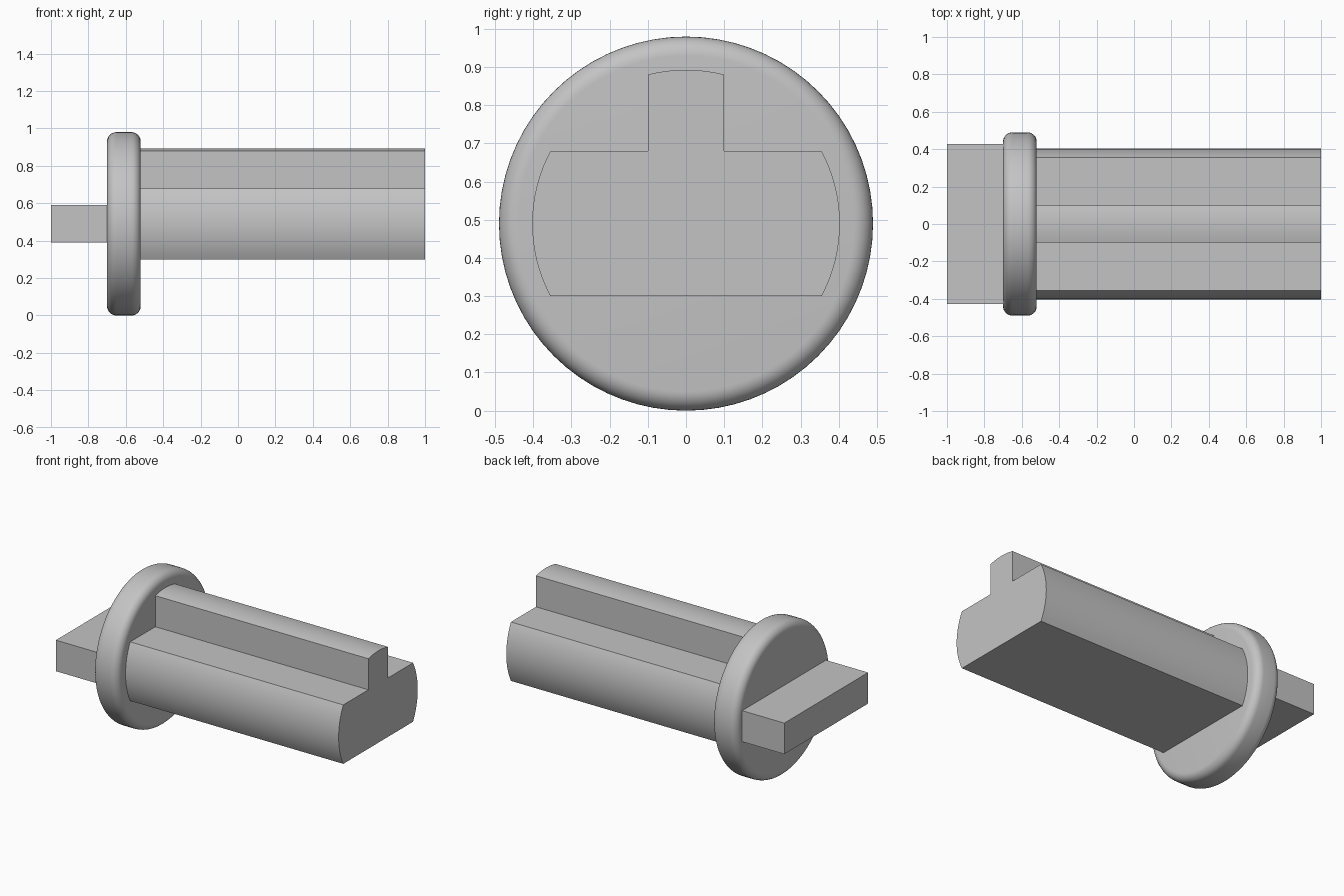
import bpy
import bmesh
from math import asin, cos, sin, pi, radians

if "Cube" in bpy.data.objects:
    bpy.data.objects.remove(bpy.data.objects["Cube"], do_unlink=True)

AXIS_Z = 0.49      # height of the shared axis
SHAFT_R = 0.403    # radius of the rounded shaft sides
FLAT = 0.19        # half height of the flattened shaft
KEY = 0.1          # half width of the key rib

grey = bpy.data.materials.new("plain_grey")
grey.use_nodes = True
grey.diffuse_color = (0.55, 0.55, 0.55, 1)
grey.node_tree.nodes["Principled BSDF"].inputs["Base Color"].default_value = grey.diffuse_color


def arc(radius, start, end, steps):
    """Points (y, z) along an arc around the axis."""
    angles = [start + (end - start) * i / steps for i in range(steps + 1)]
    return [(radius * cos(a), radius * sin(a)) for a in angles]


def extrude_profile(name, profile, x0, x1, bevel=0):
    """Extrude a (y, z) outline along x, optionally rounding its end rims."""
    bm = bmesh.new()
    face = bm.faces.new([bm.verts.new((x0, y, z)) for y, z in profile])
    result = bmesh.ops.extrude_face_region(bm, geom=[face])
    verts = [g for g in result["geom"] if isinstance(g, bmesh.types.BMVert)]
    bmesh.ops.translate(bm, verts=verts, vec=(x1 - x0, 0, 0))
    bmesh.ops.recalc_face_normals(bm, faces=bm.faces)
    if bevel:
        rims = [e for e in bm.edges if abs(e.verts[0].co.x - e.verts[1].co.x) < 1e-4]
        bmesh.ops.bevel(bm, geom=rims, offset=bevel, segments=8,
                        profile=0.5, affect='EDGES')
    mesh = bpy.data.meshes.new(name)
    bm.to_mesh(mesh)
    bm.free()
    mesh.materials.append(grey)
    obj = bpy.data.objects.new(name, mesh)
    obj.location.z = AXIS_Z
    bpy.context.collection.objects.link(obj)
    bpy.ops.object.select_all(action='DESELECT')
    obj.select_set(True)
    bpy.context.view_layer.objects.active = obj
    bpy.ops.object.shade_smooth_by_angle(angle=radians(30))
    return obj


# Shaft: rounded sides, flat top and bottom, with a key rib along the top
side = asin(FLAT / SHAFT_R)
rib = asin(KEY / SHAFT_R)
shaft = arc(SHAFT_R, -side, side, 16)
shaft += [(KEY, FLAT)]
shaft += arc(SHAFT_R, pi / 2 - rib, pi / 2 + rib, 8)
shaft += [(-KEY, FLAT)]
shaft += arc(SHAFT_R, pi - side, pi + side, 16)
extrude_profile("keyed_shaft", shaft, -0.54, 1)

# Flange: round disc with softened rims
disc = arc(0.49, 0, 2 * pi, 72)[:-1]
extrude_profile("round_flange", disc, -0.70, -0.52, bevel=0.05)

# Tab: flat bar behind the flange
tab = [(-0.427, -0.1), (0.427, -0.1), (0.427, 0.1), (-0.427, 0.1)]
extrude_profile("flat_tab", tab, -1, -0.68)
